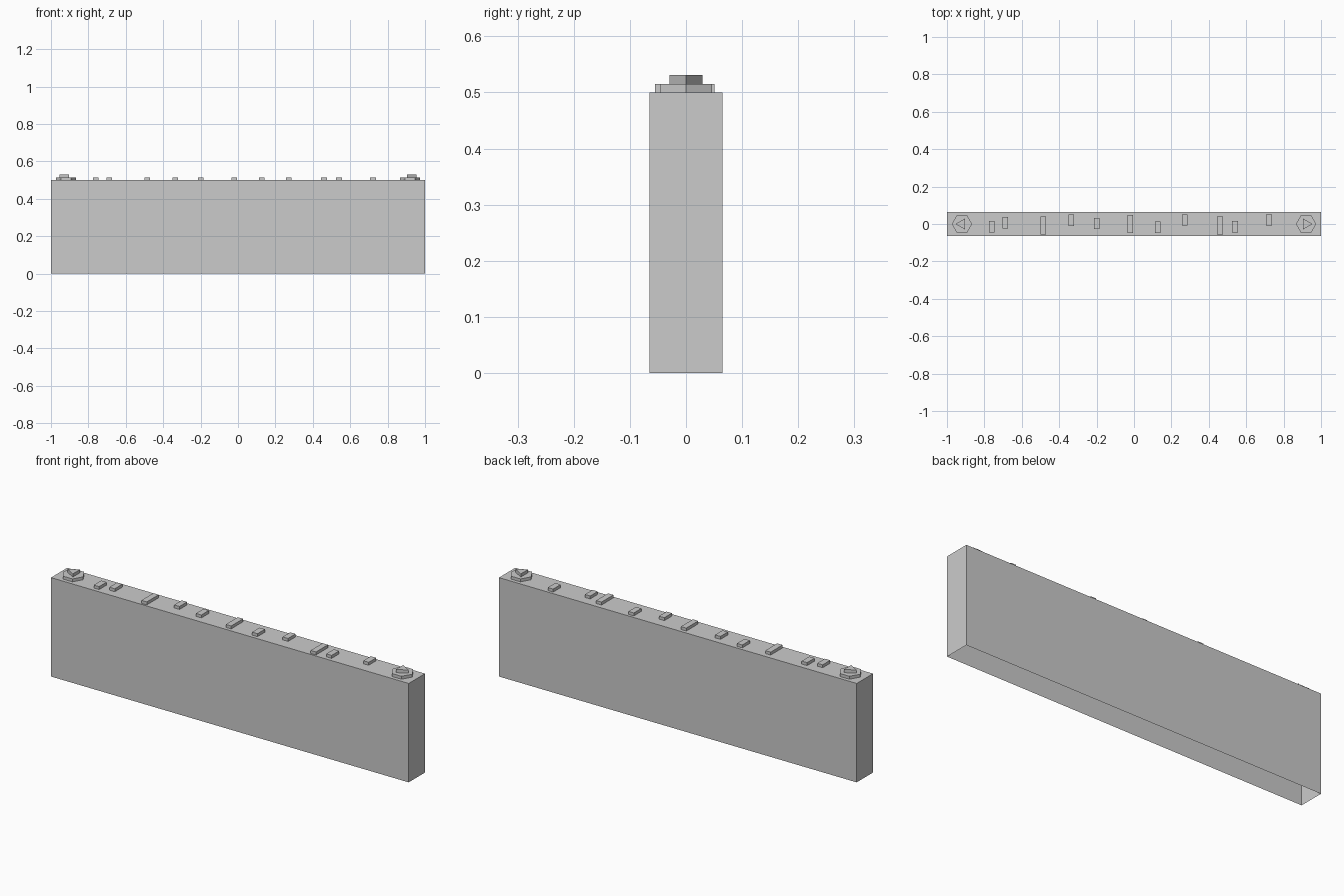
import bpy, bmesh
from math import cos, sin, pi

if "Cube" in bpy.data.objects:
    bpy.data.objects.remove(bpy.data.objects["Cube"])


def open_prism(name, outline, z0, z1):
    """Extrude an outline upward: side walls and a cap, open underneath."""
    bm = bmesh.new()
    low = [bm.verts.new((x, y, z0)) for x, y in outline]
    high = [bm.verts.new((x, y, z1)) for x, y in outline]
    n = len(outline)
    for i in range(n):
        j = (i + 1) % n
        bm.faces.new((low[i], low[j], high[j], high[i]))
    bm.faces.new(high)
    mesh = bpy.data.meshes.new(name)
    bm.to_mesh(mesh)
    bm.free()
    ob = bpy.data.objects.new(name, mesh)
    bpy.context.collection.objects.link(ob)
    return ob


def rect(x, y, w, d):
    return [(x + sx * w / 2, y + sy * d / 2)
            for sx, sy in ((-1, -1), (1, -1), (1, 1), (-1, 1))]


def polygon(x, sides, r, start):
    return [(x + r * cos(start + 2 * pi * i / sides),
             r * sin(start + 2 * pi * i / sides)) for i in range(sides)]


TOP, STEP = 0.5, 0.515

# Wall body, open at the bottom
open_prism("wall_body", rect(0, 0, 2, 0.13), 0, TOP)

# Hexagonal end studs with outward pointing triangular caps
for side, x, start in (("left", -0.92, pi), ("right", 0.92, 0)):
    open_prism(side + "_hex_stud", polygon(x, 6, 0.054, 0), TOP, STEP)
    open_prism(side + "_triangle_cap", polygon(x, 3, 0.034, start), STEP, 0.531)

# Raised bars scattered along the top: x, y, length
SHORT, LONG = 0.06, 0.095
bars = [(-0.76, -0.015, SHORT), (-0.688, 0.007, SHORT), (-0.486, -0.008, LONG),
        (-0.335, 0.02, SHORT), (-0.2, 0.002, SHORT), (-0.02, 0, LONG),
        (0.127, -0.017, SHORT), (0.271, 0.021, SHORT), (0.46, -0.008, LONG),
        (0.54, -0.015, SHORT), (0.722, 0.021, SHORT)]
for i, (x, y, length) in enumerate(bars, 1):
    open_prism(f"top_bar_{i}", rect(x, y, 0.03, length), TOP, STEP)
